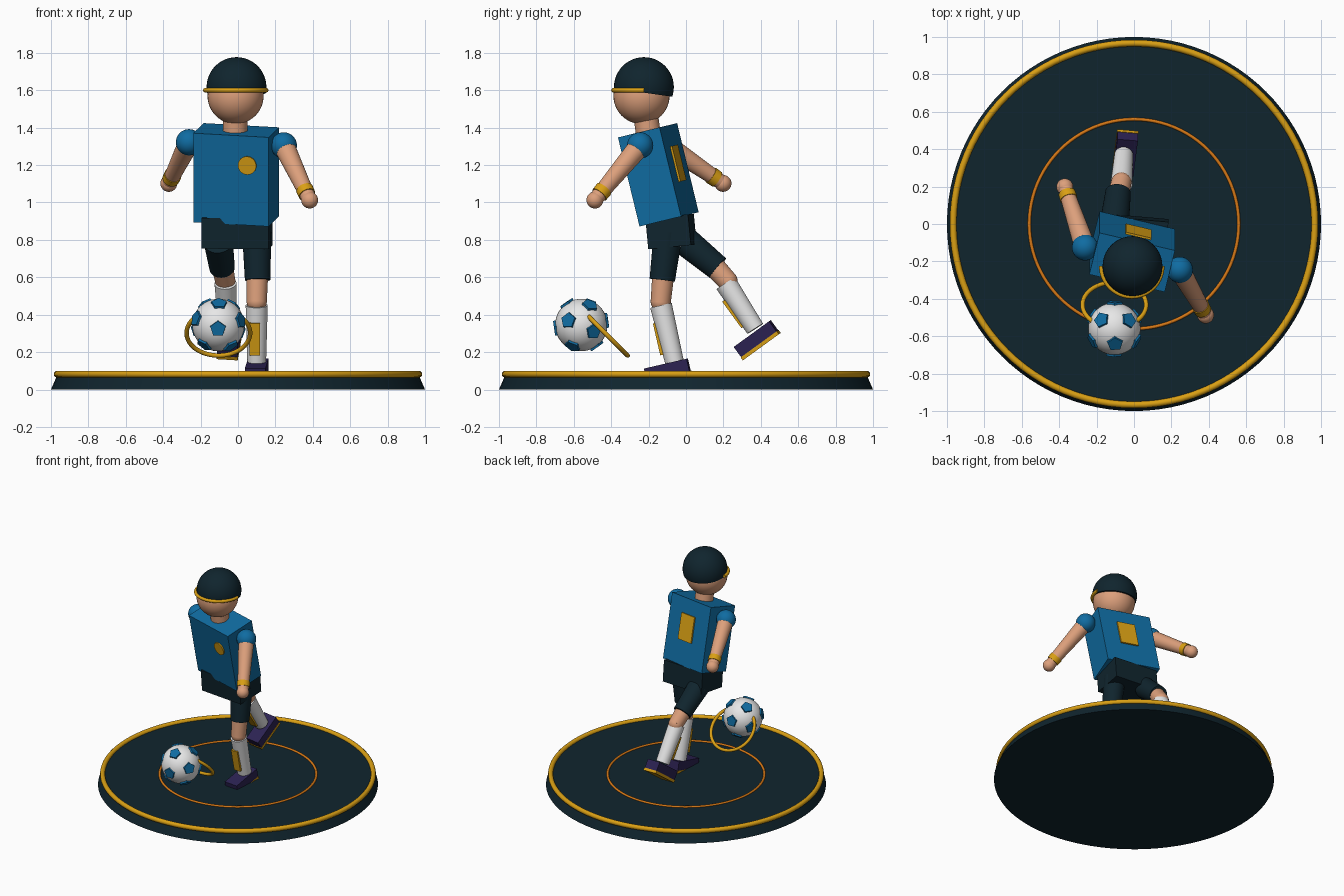
import bpy, bmesh, math
from mathutils import Matrix, Vector

if "Cube" in bpy.data.objects:
    bpy.data.objects.remove(bpy.data.objects["Cube"])


def mat(name, r, g, b):
    m = bpy.data.materials.new(name)
    m.diffuse_color = (r, g, b, 1)
    m.use_nodes = True
    m.node_tree.nodes["Principled BSDF"].inputs["Base Color"].default_value = m.diffuse_color
    return m


NAVY = mat("dark_navy", 0.005, 0.018, 0.027)
BLUE = mat("shirt_blue", 0.005, 0.15, 0.36)
GOLD = mat("gold", 0.70, 0.35, 0.007)
ORANGE = mat("orange", 0.68, 0.19, 0.008)
SKIN = mat("skin", 0.72, 0.35, 0.20)
WHITE = mat("white", 0.83, 0.83, 0.83)
PURPLE = mat("boot_purple", 0.025, 0.016, 0.085)


def finish(name, bm, m, matrix=Matrix(), smooth=True):
    bmesh.ops.recalc_face_normals(bm, faces=bm.faces)
    bm.transform(matrix)
    me = bpy.data.meshes.new(name)
    bm.to_mesh(me)
    bm.free()
    me.materials.append(m)
    ob = bpy.data.objects.new(name, me)
    bpy.context.collection.objects.link(ob)
    if smooth:
        bpy.ops.object.select_all(action='DESELECT')
        ob.select_set(True)
        bpy.context.view_layer.objects.active = ob
        bpy.ops.object.shade_smooth_by_angle(angle=math.radians(35))
    return ob


def frame(loc, tilt=0, yaw=0):
    return (Matrix.Translation(loc) @ Matrix.Rotation(math.radians(tilt), 4, 'X')
            @ Matrix.Rotation(math.radians(yaw), 4, 'Z'))


def box(name, m, size, matrix):
    bm = bmesh.new()
    bmesh.ops.create_cube(bm, size=1)
    return finish(name, bm, m, matrix @ Matrix.Diagonal((*size, 1)), False)


def limb(name, m, a, b, r1, r2, n=32):
    """Tapered cylinder from point a to point b."""
    a, b = Vector(a), Vector(b)
    bm = bmesh.new()
    bmesh.ops.create_cone(bm, cap_ends=True, segments=n, radius1=r1, radius2=r2, depth=(b - a).length)
    rot = (b - a).to_track_quat('Z', 'Y').to_matrix().to_4x4()
    return finish(name, bm, m, Matrix.Translation((a + b) / 2) @ rot, n > 8)


def ball(name, m, loc, r, cut=None):
    bm = bmesh.new()
    bmesh.ops.create_uvsphere(bm, u_segments=40, v_segments=24, radius=r)
    if cut:  # keep the part above a plane, then close it
        res = bmesh.ops.bisect_plane(bm, geom=bm.verts[:] + bm.edges[:] + bm.faces[:],
                                     plane_co=cut[0], plane_no=cut[1], clear_inner=True)
        bmesh.ops.contextual_create(bm, geom=[e for e in res['geom_cut'] if isinstance(e, bmesh.types.BMEdge)])
    return finish(name, bm, m, Matrix.Translation(loc))


def ring(name, m, matrix, R, r, start=0, sweep=360, n=96, k=12):
    """Torus, or an arc of one when sweep is under 360."""
    bm = bmesh.new()
    full = sweep == 360
    rows = []
    for i in range(n if full else n + 1):
        a = math.radians(start + sweep * i / n)
        rows.append([bm.verts.new(((R + r * math.cos(t)) * math.cos(a), (R + r * math.cos(t)) * math.sin(a),
                                   r * math.sin(t))) for t in (math.tau * j / k for j in range(k))])
    for i in range(n):
        p, q = rows[i], rows[(i + 1) % len(rows)]
        for j in range(k):
            bm.faces.new((p[j], q[j], q[(j + 1) % k], p[(j + 1) % k]))
    if not full:
        bm.faces.new(rows[0])
        bm.faces.new(rows[-1])
    return finish(name, bm, m, matrix)


def lerp(a, b, t):
    return Vector(a).lerp(Vector(b), t)


# Base disc with its rim and the centre circle
limb("base", NAVY, (0, 0, 0), (0, 0, 0.08), 1.0, 0.965, 96)
ring("base_rim", GOLD, frame((0, 0, 0.082)), 0.967, 0.018)
ring("centre_circle", ORANGE, frame((0, 0, 0.082)), 0.56, 0.009)


# Legs: shorts leg, thigh, sock, shin guard, boot and sole
def leg(side, hip, hem, knee, sock_top, ankle, tilt, shoe, yaw):
    limb(side + "_shorts_leg", NAVY, hip, hem, 0.078, 0.068)
    limb(side + "_thigh", SKIN, lerp(hip, hem, 0.7), knee, 0.06, 0.054)
    ball(side + "_knee", SKIN, knee, 0.054)
    limb(side + "_sock", WHITE, sock_top, ankle, 0.059, 0.05)
    g = frame(lerp(sock_top, ankle, 0.54), tilt)
    box(side + "_shin_guard", GOLD, (0.055, 0.024, 0.175), g @ Matrix.Translation((-0.01, -0.053, 0)))
    f = frame(shoe, tilt, yaw)
    box(side + "_boot", PURPLE, (0.11, 0.235, 0.068), f)
    box(side + "_boot_sole", GOLD, (0.114, 0.24, 0.02), f @ Matrix.Translation((0, 0, -0.043)))


leg("standing", (0.1, -0.095, 0.84), (0.105, -0.127, 0.585), (0.1, -0.135, 0.47),
    (0.1, -0.134, 0.45), (0.1, -0.06, 0.14), 13, (0.1, -0.10, 0.106), -4)
leg("kicking", (-0.105, 0.0, 0.79), (-0.085, 0.17, 0.65), (-0.068, 0.222, 0.58),
    (-0.067, 0.213, 0.568), (-0.055, 0.37, 0.325), 36, (-0.046, 0.374, 0.272), -6)

# Shorts and shirt
box("shorts", NAVY, (0.36, 0.23, 0.165), frame((-0.005, -0.08, 0.845), 5.5, -5))
T = frame((-0.01, -0.148, 1.148), 13.6, -13.5)
box("shirt", BLUE, (0.415, 0.235, 0.49), T)
box("back_panel", GOLD, (0.14, 0.02, 0.195), T @ Matrix.Translation((0.005, 0.118, 0.035)))
limb("chest_badge", GOLD, T @ Vector((0.09, -0.11, 0.085)), T @ Vector((0.09, -0.127, 0.085)), 0.05, 0.05)

# Neck, head, cap and brim
limb("neck", SKIN, (-0.015, -0.2, 1.36), (-0.015, -0.215, 1.46), 0.066, 0.066)
ball("head", SKIN, (-0.013, -0.238, 1.57), 0.15)
ball("cap", NAVY, (-0.008, -0.225, 1.617), 0.16, ((0, 0, -0.03), (0, 0.14, 0.99)))
ring("cap_brim", GOLD, frame((-0.012, -0.225, 1.6)), 0.163, 0.012, 180, 180, 48)


# Arms: sleeve, arm, wristband and hand
def arm(side, shoulder, hand):
    ball(side + "_sleeve", BLUE, shoulder, 0.07)
    limb(side + "_arm", SKIN, shoulder, hand, 0.057, 0.039)
    limb(side + "_wristband", GOLD, lerp(shoulder, hand, 0.80), lerp(shoulder, hand, 0.90), 0.047, 0.046)
    ball(side + "_hand", SKIN, hand, 0.045)


arm("left", (0.245, -0.245, 1.305), (0.383, -0.487, 1.013))
arm("right", (-0.262, -0.125, 1.322), (-0.37, 0.198, 1.102))

# Football with twelve raised pentagons
C = Vector((-0.105, -0.56, 0.345))
ball("football", WHITE, C, 0.14)
up = Vector((-0.49, 0.34, 0.80)).normalized()
side = Vector((0.05, -0.6, 0.8))
side = (side - up * side.dot(up)).normalized()
third = up.cross(side)
dirs = [up, -up]
for i in range(5):
    a = math.tau * i / 5
    d = (side * math.cos(a) + third * math.sin(a)) * 0.894 + up * 0.447
    dirs += [d, -d]
for i, d in enumerate(dirs):
    limb("football_patch_%d" % (i + 1), BLUE, C + d * 0.125, C + d * 0.146, 0.045, 0.043, 5)

# Tilted swing ring behind the ball
ring("swing_ring", GOLD, frame((-0.105, -0.432, 0.302), -45), 0.17, 0.012)
